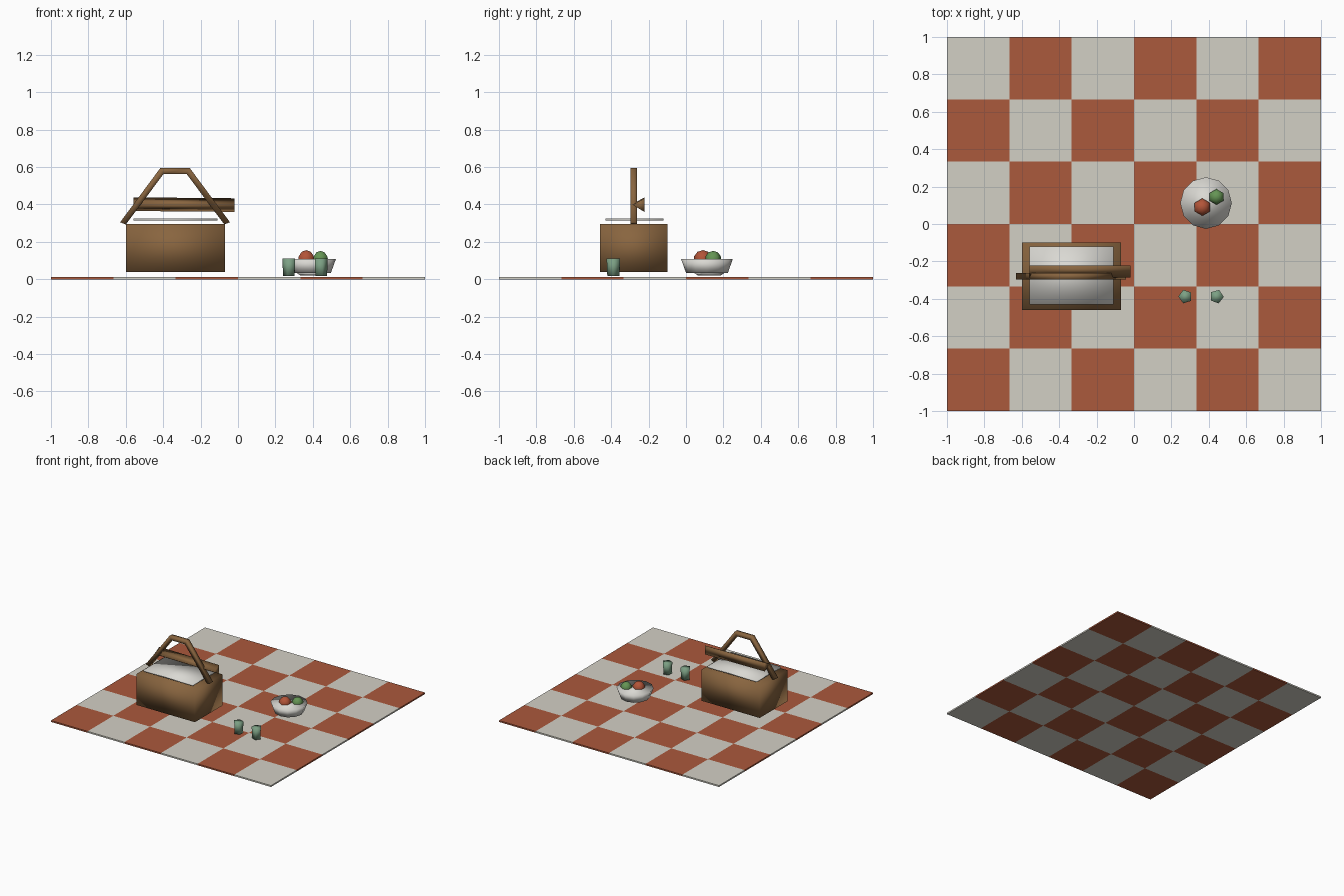
import bpy, bmesh, math
from mathutils import Vector, Matrix

if "Cube" in bpy.data.objects:
    bpy.data.objects.remove(bpy.data.objects["Cube"])


def material(name, rgb):
    m = bpy.data.materials.new(name)
    m.diffuse_color = (*rgb, 1)
    m.use_nodes = True
    m.node_tree.nodes["Principled BSDF"].inputs["Base Color"].default_value = m.diffuse_color
    return m


RED = material("red_cloth", (0.41, 0.10, 0.045))
CREAM = material("cream_cloth", (0.65, 0.63, 0.56))
WICKER = material("wicker", (0.25, 0.13, 0.05))
WHITE = material("white", (0.70, 0.69, 0.65))
APPLE = material("red_fruit", (0.45, 0.09, 0.04))
PEAR = material("green_fruit", (0.13, 0.30, 0.09))
GLASS = material("green_cup", (0.20, 0.35, 0.23))


def add(name, bm, mats, smooth=True):
    bmesh.ops.recalc_face_normals(bm, faces=bm.faces)
    mesh = bpy.data.meshes.new(name)
    for f in bm.faces:
        f.smooth = smooth
    bm.to_mesh(mesh)
    bm.free()
    for m in mats:
        mesh.materials.append(m)
    ob = bpy.data.objects.new(name, mesh)
    bpy.context.collection.objects.link(ob)
    return ob


def box(name, lo, hi, mat):
    lo, hi = Vector(lo), Vector(hi)
    bm = bmesh.new()
    m = Matrix.Translation((lo + hi) / 2) @ Matrix.Diagonal((*(hi - lo), 1))
    bmesh.ops.create_cube(bm, size=1, matrix=m)
    return add(name, bm, [mat])


def cone(name, loc, sides, r1, r2, depth, mat, turn=0, smooth=True):
    bm = bmesh.new()
    m = Matrix.Translation(loc) @ Matrix.Rotation(turn, 4, 'Z')
    bmesh.ops.create_cone(bm, cap_ends=True, segments=sides, radius1=r1,
                          radius2=r2, depth=depth, matrix=m)
    ob = add(name, bm, [mat], smooth)
    return ob


def ball(name, loc, r, mat):
    bm = bmesh.new()
    bmesh.ops.create_uvsphere(bm, u_segments=6, v_segments=5, radius=r,
                              matrix=Matrix.Translation(loc))
    return add(name, bm, [mat])


def sweep(name, rings, mat):
    # skin a list of equal-sized rings and cap both ends
    bm = bmesh.new()
    vs = [[bm.verts.new(p) for p in ring] for ring in rings]
    n = len(vs[0])
    for a, b in zip(vs, vs[1:]):
        for i in range(n):
            bm.faces.new((a[i], a[(i + 1) % n], b[(i + 1) % n], b[i]))
    bm.faces.new(vs[0])
    bm.faces.new(vs[-1][::-1])
    return add(name, bm, [mat])


# checked blanket
bm = bmesh.new()
bmesh.ops.create_grid(bm, x_segments=6, y_segments=6, size=1)
for f in bm.faces:
    c = f.calc_center_median()
    f.material_index = (math.floor((c.x + 1) * 3) + math.floor((c.y + 1) * 3)) % 2
blanket = add("blanket", bm, [RED, CREAM], smooth=False)
thick = blanket.modifiers.new("thickness", 'SOLIDIFY')
thick.thickness = 0.012
thick.offset = 1

# basket body and the napkin over its top
box("basket_body", (-0.60, -0.46, 0.04), (-0.07, -0.10, 0.295), WICKER)
box("napkin", (-0.56, -0.43, 0.315), (-0.11, -0.12, 0.326), WHITE)

# basket handle: square bar with mitred bends
CY, W = -0.28, 0.017
outer = [(-0.630, 0.305), (-0.415, 0.595), (-0.258, 0.595), (-0.043, 0.305)]
inner = [(-0.600, 0.293), (-0.398, 0.563), (-0.275, 0.563), (-0.073, 0.293)]
sweep("basket_handle", [[(a[0], CY - W, a[1]), (a[0], CY + W, a[1]),
                         (b[0], CY + W, b[1]), (b[0], CY - W, b[1])]
                        for a, b in zip(outer, inner)], WICKER)

# three-sided loaf behind the handle
loaf = [(-0.285, 0.400), (-0.222, 0.435), (-0.222, 0.362)]
sweep("loaf", [[(x, y, z + dz) for y, z in loaf]
               for x, dz in ((-0.56, 0.003), (-0.018, -0.002))], WICKER)

# bowl with fruit
cone("bowl", (0.385, 0.112, 0.071), 12, 0.112, 0.138, 0.073, WHITE)
cone("bowl_foot", (0.395, 0.125, 0.028), 12, 0.06, 0.085, 0.016, WHITE)
ball("red_fruit", (0.365, 0.09, 0.107), 0.049, APPLE)
ball("green_fruit", (0.441, 0.145, 0.108), 0.044, PEAR)

# two cups
for i, x in enumerate((0.275, 0.442)):
    cone(f"cup_{i + 1}", (x, -0.388, 0.065), 5, 0.034, 0.038, 0.093, GLASS,
         turn=0.3 + 0.6 * i)
